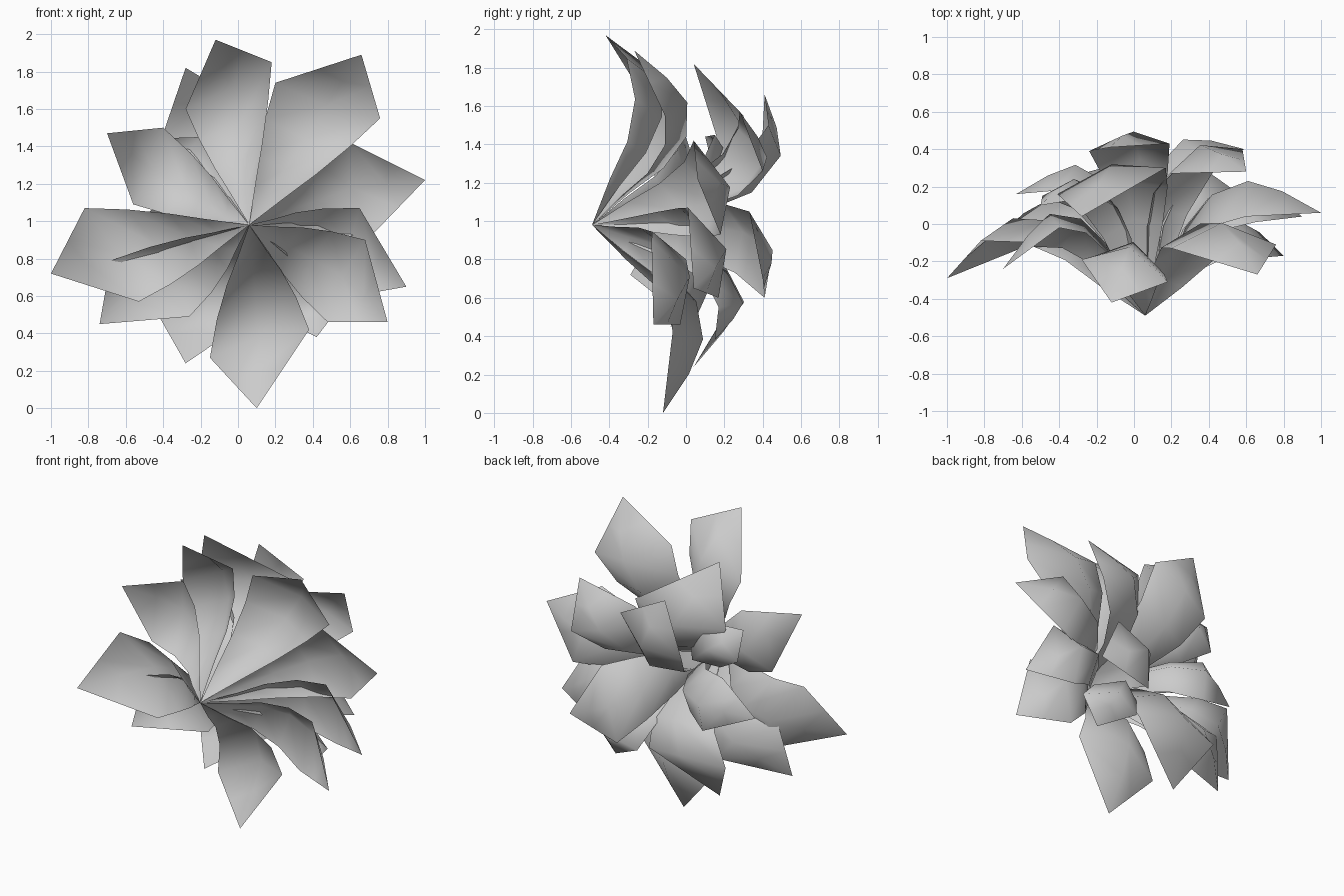
import bpy
import bmesh
from mathutils import Vector

# Remove the default cube only
cube = bpy.data.objects.get("Cube")
if cube:
    bpy.data.objects.remove(cube, do_unlink=True)

ROOT = Vector((0.06, -0.49, 0.98))      # point where every leaf starts
OUTWARD = Vector((0, 1, 0))             # growing direction of the plant


def make_material(name, color):
    mat = bpy.data.materials.new(name)
    mat.use_nodes = True
    mat.diffuse_color = color
    shader = next(n for n in mat.node_tree.nodes if n.type == "BSDF_PRINCIPLED")
    shader.inputs["Base Color"].default_value = color
    shader.inputs["Roughness"].default_value = 0.8
    return mat


def make_leaf(name, mat, side_a, tip, side_b, bulge=0.13, arch=0.13):
    """Curled leaf: an arched wedge from the root to two shoulders, closed by a pointed end."""
    side_a, tip, side_b = Vector(side_a), Vector(tip), Vector(side_b)
    normal = (side_a - ROOT).cross(side_b - ROOT).normalized()
    if normal.dot(OUTWARD) < 0:
        normal.negate()
    lift = (normal + OUTWARD).normalized() * bulge
    ridge = (side_a + side_b) / 2 + lift
    # The arch stays in the plane of the leaf axis and the growing direction
    axis = (ridge - ROOT).normalized()
    bend = (OUTWARD - axis * axis.dot(OUTWARD)).normalized() * arch

    bm = bmesh.new()
    root = bm.verts.new(ROOT)
    # Cross rows from the root to the shoulders, arched most near the outer end
    rows = []
    for t in (0.3, 0.55, 0.8, 1.0):
        rise = bend * 6.75 * t * t * (1 - t)
        rows.append([bm.verts.new(ROOT.lerp(p, t) + rise * k)
                     for p, k in ((side_a, 0.8), (ridge, 1), (side_b, 0.8))])
    # Last row halfway to the tip
    rows.append([bm.verts.new(side_a.lerp(tip, 0.5)),
                 bm.verts.new(ridge.lerp(tip, 0.5) + lift * 0.25),
                 bm.verts.new(side_b.lerp(tip, 0.5))])
    end = bm.verts.new(tip)
    for i in (0, 1):
        bm.faces.new((root, rows[0][i], rows[0][i + 1]))
        for low, high in zip(rows, rows[1:]):
            bm.faces.new((low[i], high[i], high[i + 1], low[i + 1]))
        bm.faces.new((rows[-1][i], end, rows[-1][i + 1]))
    bmesh.ops.recalc_face_normals(bm, faces=bm.faces)
    for face in bm.faces:
        face.smooth = True
    mesh = bpy.data.meshes.new(name)
    bm.to_mesh(mesh)
    bm.free()
    mesh.materials.append(mat)
    obj = bpy.data.objects.new(name, mesh)
    bpy.context.collection.objects.link(obj)


grey = make_material("leaf_grey", (0.6, 0.6, 0.6, 1))

# Outer leaves: shoulder, tip, shoulder
outer = {
    "top": ((-.28, -.19, 1.6), (-.12, -.42, 1.97), (.18, -.31, 1.85)),
    "top_left": ((.2, -.13, 1.74), (.66, -.27, 1.89), (.76, -.11, 1.55)),
    "upper_left": ((.6, .04, 1.42), (1, .06, 1.22), (.72, .18, .93)),
    "mid_left": ((.65, .01, 1.07), (.9, .04, .65), (.62, .17, .6)),
    "lower_left": ((.68, -.18, .9), (.8, -.17, .46), (.48, -.03, .46)),
    "bottom": ((.38, -.07, .42), (.1, -.12, 0), (-.15, 0, .27)),
    "lower_right": ((-.26, .05, .49), (-.74, -.08, .45), (-.68, -.02, .79)),
    "mid_right": ((-.53, -.1, .57), (-1, -.29, .72), (-.82, -.09, 1.07)),
    "upper_right": ((-.56, -.12, 1.09), (-.7, -.24, 1.47), (-.4, -.02, 1.5)),
}
for place, points in outer.items():
    make_leaf("outer_leaf_" + place, grey, *points)

# Inner leaves, closer to the growing axis
inner = {
    "top": ((-.41, .16, 1.44), (-.28, .04, 1.82), (.17, .3, 1.55)),
    "top_left": ((.19, .27, 1.48), (.6, .28, 1.57), (.58, .4, 1.26)),
    "crown": ((-.24, .39, 1.28), (-.13, .41, 1.66), (.19, .43, 1.5)),
    "left": ((.4, .33, 1.05), (.59, .4, .7), (.23, .41, .6)),
    "lower_left": ((.55, .17, .55), (.42, .15, .38), (.19, .25, .5)),
    "lower_right": ((.13, .21, .52), (-.28, .04, .24), (-.45, .22, .54)),
    "right": ((-.32, .28, .78), (-.63, .16, .9), (-.4, .18, 1.12)),
    "upper_right": ((-.49, .15, 1.24), (-.5, .1, 1.44), (-.2, .15, 1.45)),
}
for place, points in inner.items():
    make_leaf("inner_leaf_" + place, grey, *points, bulge=0.1, arch=0.15)
